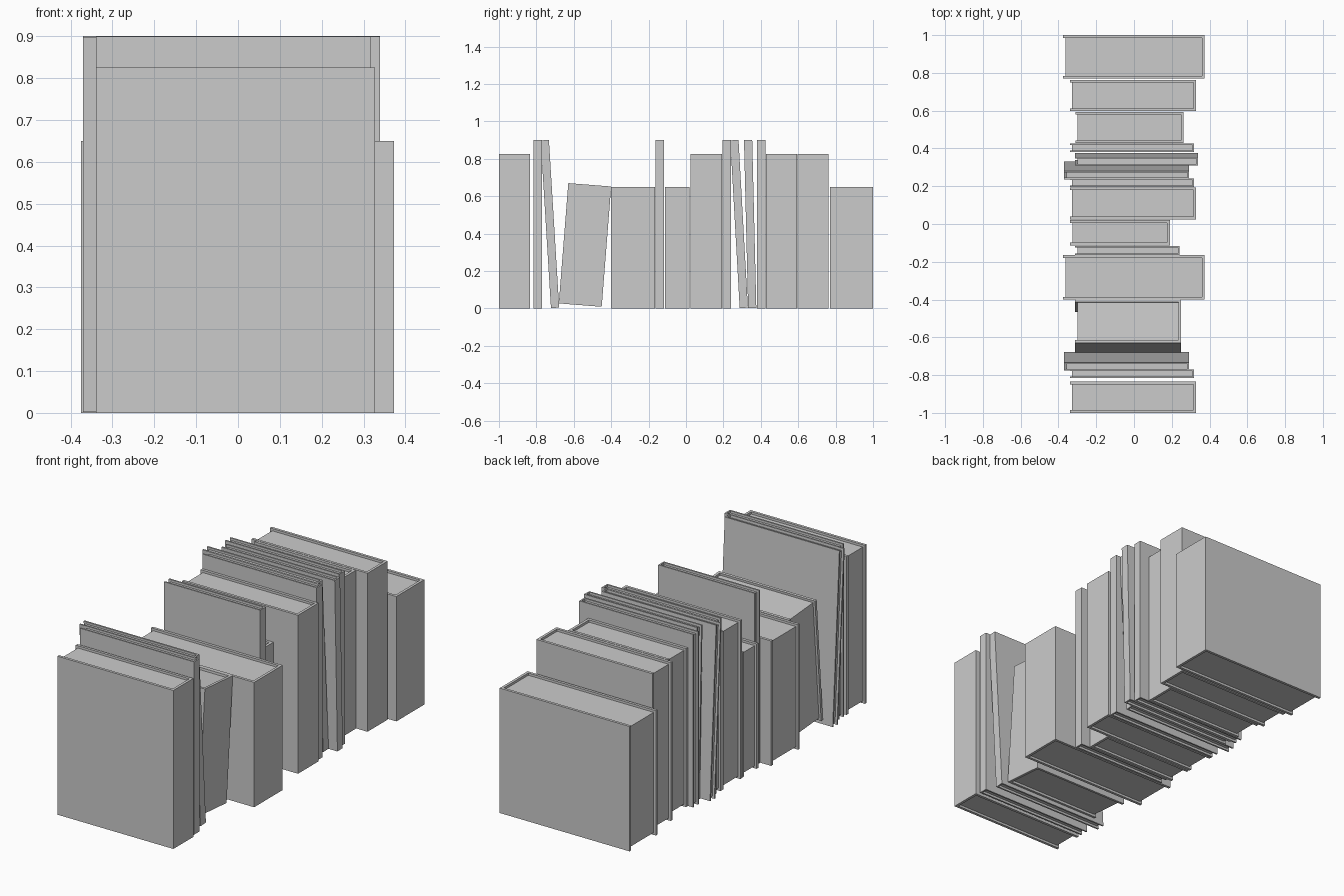
import bpy, bmesh
from math import radians
from mathutils import Matrix, Vector

if "Cube" in bpy.data.objects:
    bpy.data.objects.remove(bpy.data.objects["Cube"])


def book(name, x0, x1, y0, y1, height, z0=0.0, tilt=0.0):
    """Hardback with its spine at +x; y0, y1 are the bottom edges, tilt is about x."""
    w, t = x1 - x0, y1 - y0
    c = 0.014 if t > 0.1 else 0.008           # cover board thickness
    bm = bmesh.new()

    # U-shaped cover: two boards joined by the spine
    outline = [(0, 0), (w, 0), (w, t), (0, t), (0, t - c),
               (w - c, t - c), (w - c, c), (0, c)]
    face = bm.faces.new([bm.verts.new((x, y, 0)) for x, y in outline])
    ext = bmesh.ops.extrude_face_region(bm, geom=[face])
    top = [v for v in ext["geom"] if isinstance(v, bmesh.types.BMVert)]
    bmesh.ops.translate(bm, verts=top, vec=(0, 0, height))

    # Page block recessed at the fore edge, top and bottom
    gap = 0.012
    size = Vector((w - c - gap, t - 2 * c, height - 2 * gap))
    centre = Vector((gap + size.x / 2, t / 2, height / 2))
    bmesh.ops.create_cube(bm, size=1, matrix=Matrix.Translation(centre)
                          @ Matrix.Diagonal(size).to_4x4())

    bmesh.ops.recalc_face_normals(bm, faces=bm.faces)
    mesh = bpy.data.meshes.new(name)
    bm.to_mesh(mesh)
    bm.free()
    obj = bpy.data.objects.new(name, mesh)
    obj.location = (x0, y0, z0)
    obj.rotation_euler.x = radians(tilt)
    bpy.context.collection.objects.link(obj)


# Large, medium-height books
for y0, y1, x0, x1 in [(-1.0, -0.835, -0.34, 0.328), (0.025, 0.193, -0.34, 0.328),
                       (0.428, 0.594, -0.31, 0.263), (0.597, 0.763, -0.34, 0.328)]:
    book("medium_book", x0, x1, y0, y1, 0.825)

# Short, thick books
for y0, y1, x0, x1 in [(-0.4, -0.165, -0.375, 0.373), (-0.113, 0.02, -0.338, 0.19),
                       (0.77, 1.0, -0.375, 0.373)]:
    book("short_book", x0, x1, y0, y1, 0.65)
book("leaning_short_book", -0.312, 0.25, -0.68, -0.45, 0.645, 0.027, -4.5)

# Tall, thin books standing upright
for y0, x0, x1 in [(-0.815, -0.34, 0.317), (-0.163, -0.312, 0.242),
                   (0.195, -0.34, 0.317), (0.38, -0.34, 0.317)]:
    book("thin_book", x0, x1, y0, y0 + 0.046, 0.9)

# Tall, thin books leaning against their neighbours
for y0, tilt, x0, x1 in [(-0.722, 3.5, -0.37, 0.29), (0.287, 3.2, -0.37, 0.29),
                         (0.332, 1.4, -0.312, 0.34)]:
    book("leaning_thin_book", x0, x1, y0, y0 + 0.044, 0.898, 0.002, tilt)
